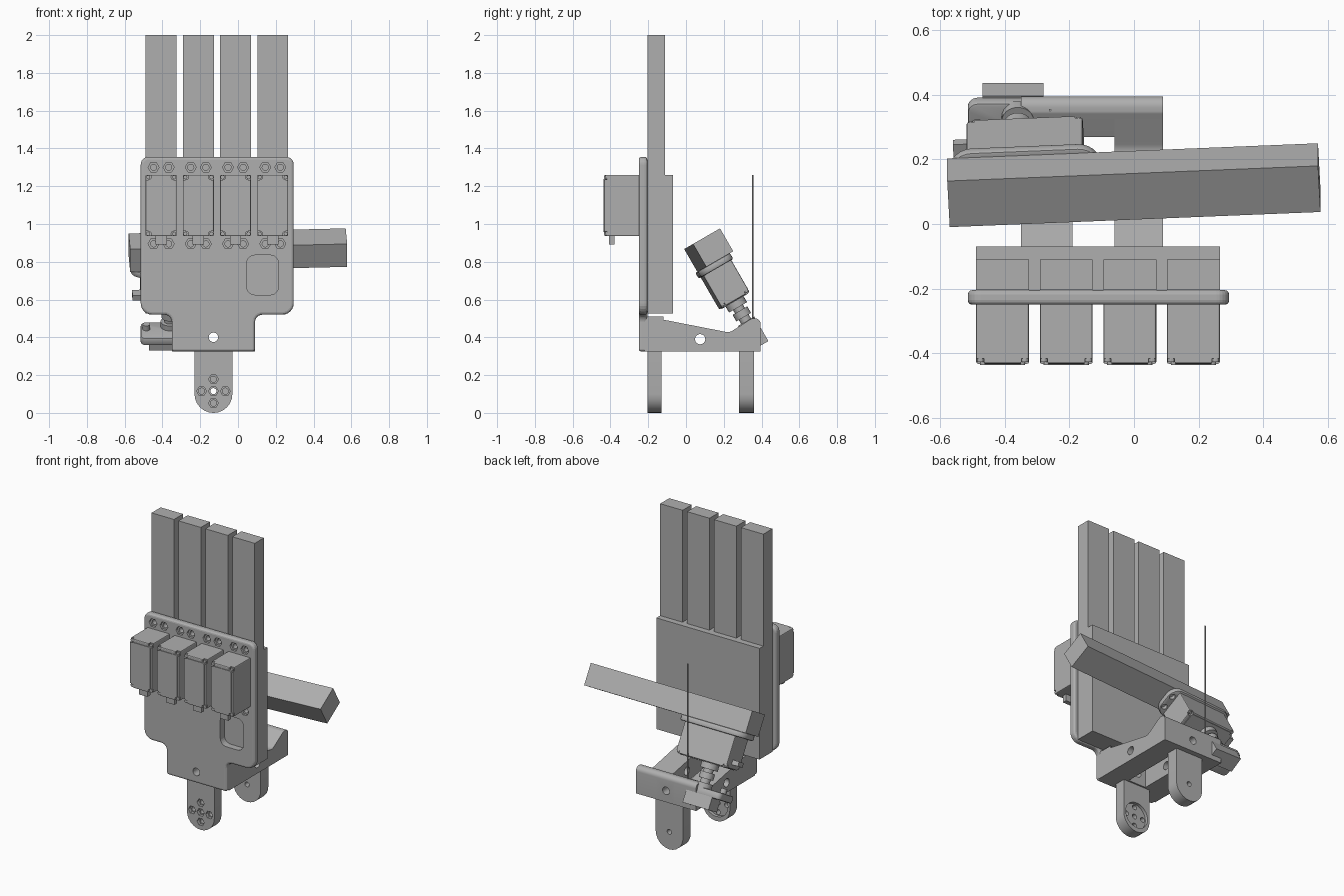
import bpy, bmesh, math
from mathutils import Matrix, Vector

if "Cube" in bpy.data.objects:
    bpy.data.objects.remove(bpy.data.objects["Cube"])

grey = bpy.data.materials.new("plain_grey")
grey.use_nodes = True
grey.diffuse_color = (0.43, 0.43, 0.43, 1)
grey.node_tree.nodes["Principled BSDF"].inputs["Base Color"].default_value = (0.43, 0.43, 0.43, 1)
I = Matrix.Identity(4)


def make(name, bm, m=I):
    bmesh.ops.recalc_face_normals(bm, faces=bm.faces)
    me = bpy.data.meshes.new(name)
    bm.to_mesh(me)
    bm.free()
    me.materials.append(grey)
    ob = bpy.data.objects.new(name, me)
    bpy.context.collection.objects.link(ob)
    ob.matrix_world = m
    return ob


def fillet(corners, steps=6):
    """Round each (u, v, radius) corner with a circular arc."""
    out = []
    for i, c in enumerate(corners):
        p = Vector(c[:2])
        if len(c) < 3:
            out.append(p)
            continue
        a = (Vector(corners[i - 1][:2]) - p).normalized()
        b = (Vector(corners[(i + 1) % len(corners)][:2]) - p).normalized()
        half = a.angle(b) / 2
        d, w = c[2] / math.tan(half), math.sin(half)
        for k in range(steps + 1):
            t = k / steps
            k0, k1, k2 = (1 - t) ** 2, 2 * w * t * (1 - t), t * t
            out.append(((p + a * d) * k0 + p * k1 + (p + b * d) * k2) / (k0 + k1 + k2))
    return out


def prism(name, corners, axis, lo, hi, m=I):
    place = {"x": lambda u, v, h: (h, u, v),
             "y": lambda u, v, h: (u, h, v),
             "z": lambda u, v, h: (u, v, h)}[axis]
    bm = bmesh.new()
    f = bm.faces.new([bm.verts.new(place(p.x, p.y, lo)) for p in fillet(corners)])
    ext = bmesh.ops.extrude_face_region(bm, geom=[f])
    move = Vector(place(0, 0, hi - lo))
    bmesh.ops.translate(bm, vec=move, verts=[g for g in ext["geom"] if isinstance(g, bmesh.types.BMVert)])
    return make(name, bm, m)


def rect(u0, u1, v0, v1, r=0):
    c = [(u0, v0), (u1, v0), (u1, v1), (u0, v1)]
    return [(*p, r) for p in c] if r else c


def box(name, x, y, z, m=I):
    return prism(name, rect(*x, *y), "z", *z, m)


def rod(name, u, v, r, axis, lo, hi, sides=24, m=I):
    ring = [(u + r * math.cos(2 * math.pi * k / sides), v + r * math.sin(2 * math.pi * k / sides))
            for k in range(sides)]
    return prism(name, ring, axis, lo, hi, m)


def bake(ob):
    ev = ob.evaluated_get(bpy.context.evaluated_depsgraph_get())
    me = bpy.data.meshes.new_from_object(ev)
    ob.modifiers.clear()
    ob.data = me


def bevel(ob, width, segments=3):
    mod = ob.modifiers.new("edge", "BEVEL")
    mod.width, mod.segments, mod.limit_method = width, segments, "ANGLE"
    bpy.context.view_layer.update()
    bake(ob)


def cut(ob, cutters):
    for c in cutters:
        mod = ob.modifiers.new("cut", "BOOLEAN")
        mod.operation, mod.object, mod.solver = "DIFFERENCE", c, "EXACT"
    bpy.context.view_layer.update()
    bake(ob)
    for c in cutters:
        bpy.data.objects.remove(c)


def smooth(ob):
    bpy.ops.object.select_all(action="DESELECT")
    ob.select_set(True)
    bpy.context.view_layer.objects.active = ob
    bpy.ops.object.shade_smooth_by_angle(angle=math.radians(30))


# Fingers and palm
finger_x = [-0.407 + 0.197 * k for k in range(4)]
for k, x in enumerate(finger_x):
    box(f"finger_{k + 1}", (x - 0.082, x + 0.082), (-0.205, -0.11), (1.2, 2.0))
box("palm", (-0.489, 0.266), (-0.205, -0.07), (0.525, 1.26))

# Hand plate with neck, screw pockets and a window
plate = prism("hand_plate", [(-0.515, 1.355, 0.04), (-0.515, 0.52, 0.06), (-0.35, 0.52, 0.04),
                             (-0.35, 0.325), (0.09, 0.325), (0.09, 0.52, 0.04),
                             (0.295, 0.52, 0.06), (0.295, 1.355, 0.04)], "y", -0.25, -0.205)
bevel(plate, 0.014)
holes = [prism("window_cutter", rect(0.045, 0.215, 0.625, 0.835, 0.045), "y", -0.3, -0.1),
         rod("neck_cutter", -0.13, 0.4, 0.025, "y", -0.3, -0.1)]
for x in finger_x:
    for z in (1.3, 0.895):
        for s in (-0.04, 0.04):
            holes.append(rod("hex_cutter", x + s, z, 0.029, "y", -0.3, -0.235, 6))
            holes.append(rod("screw_cutter", x + s, z, 0.016, "y", -0.24, -0.1))
cut(plate, holes)


def servo(name, length, width, height, m):
    """Servo with its long side on x, rising from z = 0, cable outlet at -x."""
    hx, hy = length / 2, width / 2
    body = box(name + "_body", (-hx, hx), (-hy, hy), (-0.02, height), m)
    bevel(body, 0.006, 2)
    pockets = [rod("pocket", sx * (hx - 0.012), sy * (hy - 0.012), 0.017, "z", height - 0.016, height + 0.1, 16, m)
               for sx in (-1, 1) for sy in (-1, 1)]
    cut(body, pockets)
    for sx in (-1, 1):
        for sy in (-1, 1):
            rod(name + "_screw", sx * (hx - 0.013), sy * (hy - 0.013), 0.011, "z", height - 0.02, height - 0.006, 12, m)
    # Seam frame on the lid
    lid = prism(name + "_lid", rect(0.022 - hx, hx - 0.022, 0.012 - hy, hy - 0.012, 0.012), "z",
                height - 0.01, height + 0.004, m)
    smooth(lid)
    box(name + "_cable_outlet", (-hx - 0.045, -hx + 0.01), (-0.03, 0.03), (height - 0.055, height - 0.025), m)


# Local x points up, local z points to the front
upright = Matrix(((0, 1, 0, 0), (0, 0, -1, 0), (1, 0, 0, 0), (0, 0, 0, 1)))
for k, x in enumerate(finger_x):
    servo(f"finger_servo_{k + 1}", 0.325, 0.164, 0.183,
          Matrix.Translation((x, -0.25, 1.098)) @ upright)

# Wrist bracket: two sloping arms, front block and rear wall
slope = [(-0.22, 0.325), (0.395, 0.325), (0.395, 0.505, 0.03), (0.345, 0.498, 0.02),
         (0.23, 0.425, 0.05), (-0.22, 0.513)]
for side, x0, x1 in (("right", -0.35, -0.19), ("left", -0.06, 0.09)):
    arm = prism(f"bracket_arm_{side}", slope, "x", x0, x1)
    cut(arm, [rod("arm_cutter", 0.075, 0.39, 0.027, "x", x0 - 0.1, x1 + 0.1)])
    smooth(arm)
front = prism("bracket_front", rect(-0.345, 0.085, 0.325, 0.51), "y", -0.21, -0.12)
cut(front, [rod("front_cutter", -0.13, 0.4, 0.025, "y", -0.3, 0)])
wall = prism("bracket_rear_wall", [(0.27, 0.325), (0.395, 0.325), (0.395, 0.505, 0.03),
                                   (0.345, 0.498, 0.02), (0.27, 0.45)], "x", -0.2, -0.05)
cut(wall, [rod("wall_cutter", -0.13, 0.4, 0.025, "y", 0.1, 0.5)])
smooth(wall)

# Wrist tabs with round lower ends
tab_outline = [(-0.23, 0.34), (-0.23, 0.005, 0.099), (-0.03, 0.005, 0.099), (-0.03, 0.34)]
cx, cz = -0.13, 0.115
for name, y0, y1, spots in (("front_tab", -0.205, -0.13, ((0, 0), (1, 0), (-1, 0), (0, 1), (0, -1))),
                            ("rear_tab", 0.28, 0.36, ((0, 0),))):
    tab = prism(name, [(u, v - 0.005, *r) for u, v, *r in tab_outline], "y", y0, y1)
    cutters = []
    for sx, sz in spots:
        u, v = cx + sx * 0.063, cz + sz * 0.063
        cutters.append(rod("tab_cutter", u, v, 0.016, "y", y0 - 0.1, y1 + 0.1))
        if len(spots) > 1:
            cutters.append(rod("hex_cutter", u, v, 0.026, "y", y0 - 0.1, y0 + 0.02, 6))
    if len(spots) > 1:
        cutters.append(rod("disc_cutter", cx, cz, 0.085, "y", y1 - 0.02, y1 + 0.1, 32))
    cut(tab, cutters)
    smooth(tab)

# Thumb mount, leaning forward by 30 degrees around its turning axis
lean = Matrix.Translation((-0.36, 0.393, 0.355)) @ Matrix.Rotation(math.radians(30), 4, "X")
shelf = prism("thumb_shelf", rect(-0.155, 0.17, -0.13, 0.045, 0.03), "z", 0.075, 0.12, lean)
bevel(shelf, 0.008, 2)
smooth(shelf)
box("thumb_motor_block", (-0.11, 0.08), (-0.05, 0.05), (0, 0.08), lean)
for name, r, z0, z1 in (("lower_hub", 0.05, 0.11, 0.15), ("shaft", 0.03, 0.14, 0.25),
                        ("middle_hub", 0.045, 0.175, 0.215), ("upper_hub", 0.055, 0.235, 0.275)):
    smooth(rod("thumb_" + name, 0, 0, r, "z", z0, z1, 24, lean))
for x in (-0.125, 0.105):
    smooth(rod("shelf_screw", x, -0.03, 0.02, "z", 0.1, 0.15, 16, lean))

# Thumb: bar, rounded mounting plate and servo, turned slightly
turn = lean @ Matrix.Rotation(math.radians(2.7), 4, "Z")
box("thumb_bar", (-0.215, 0.935), (-0.0825, 0.0825), (0.505, 0.645), turn)
mount = prism("thumb_plate", rect(-0.21, 0.26, -0.098, 0.098, 0.07), "z", 0.47, 0.506, turn)
bevel(mount, 0.008, 2)
cut(mount, [rod("mount_cutter", x, y, 0.018, "z", 0.4, 0.495, 16, turn)
            for x in (-0.18, 0.232) for y in (-0.04, 0.04)])
smooth(mount)
flip = Matrix.Translation((0.025, 0, 0.472)) @ Matrix.Rotation(math.pi, 4, "X")
servo("thumb_servo", 0.36, 0.17, 0.197, turn @ flip)

# Thin upright wire behind the hand
smooth(rod("wire", -0.26, 0.353, 0.004, "z", 0.45, 1.26, 12))
